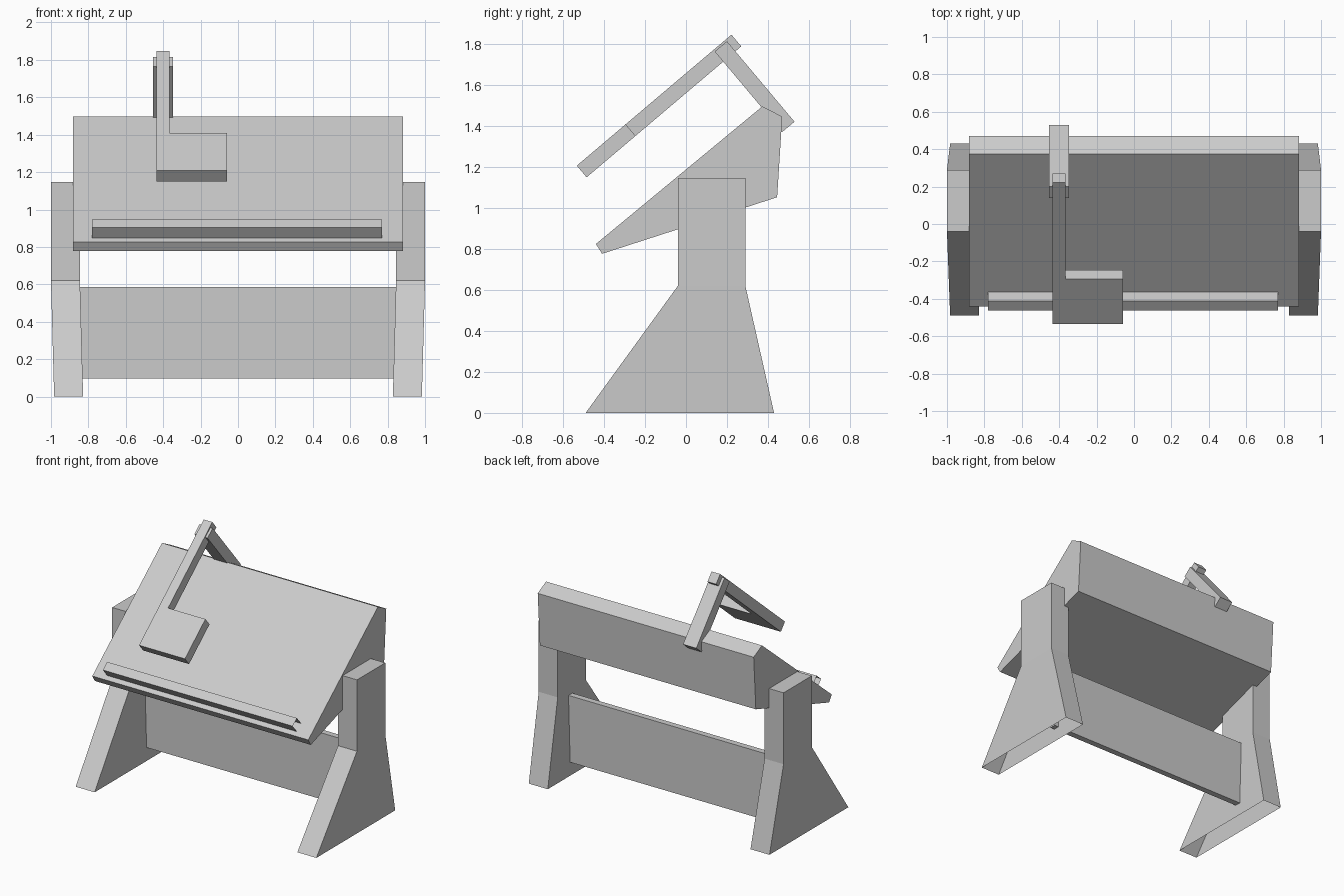
import bpy
import bmesh
from mathutils import Vector

if "Cube" in bpy.data.objects:
    bpy.data.objects.remove(bpy.data.objects["Cube"], do_unlink=True)

grey = bpy.data.materials.new("light_grey")
grey.use_nodes = True
colour = (0.6, 0.6, 0.6, 1)
grey.diffuse_color = colour
grey.node_tree.nodes["Principled BSDF"].inputs["Base Color"].default_value = colour


def extrude(points, vector):
    """Closed prism made by sweeping a flat outline along a vector."""
    bm = bmesh.new()
    face = bm.faces.new([bm.verts.new(p) for p in points])
    top = bmesh.ops.extrude_face_region(bm, geom=[face], use_keep_orig=True)["geom"]
    moved = [g for g in top if isinstance(g, bmesh.types.BMVert)]
    bmesh.ops.translate(bm, verts=moved, vec=Vector(vector))
    bmesh.ops.recalc_face_normals(bm, faces=bm.faces)
    return bm


def side_prism(outline, x0, x1):
    """Side outline of (y, z) points swept from x0 to x1."""
    return extrude([(x0, y, z) for y, z in outline], (x1 - x0, 0, 0))


def remove_faces(bm, axis, rule):
    bm.normal_update()
    doomed = [f for f in bm.faces if rule(f.normal[axis])]
    bmesh.ops.delete(bm, geom=doomed, context='FACES')


def finish(name, bm):
    mesh = bpy.data.meshes.new(name)
    bm.to_mesh(mesh)
    bm.free()
    mesh.materials.append(grey)
    obj = bpy.data.objects.new(name, mesh)
    bpy.context.collection.objects.link(obj)
    return obj


# Legs: flared, leaning slightly inward below the knee, open underneath
KNEE = 0.62
leg_outline = [(-0.49, 0), (0.43, 0), (0.29, KNEE), (0.29, 1.147),
               (-0.04, 1.147), (-0.04, KNEE)]
for side, sign in (("left", 1), ("right", -1)):
    leg = side_prism(leg_outline, sign * 0.845, sign)
    bmesh.ops.bisect_plane(leg, geom=leg.verts[:] + leg.edges[:] + leg.faces[:],
                           dist=0.001, plane_co=(0, 0, KNEE), plane_no=(0, 0, 1))
    for v in leg.verts:
        if v.co.z < 0.01:
            v.co.x -= sign * 0.017
    remove_faces(leg, 2, lambda n: n < -0.9)
    finish(side + "_leg", leg)

# Panel joining the legs
finish("cross_panel", side_prism([(0.12, 0.097), (0.165, 0.097),
                                  (0.165, 0.587), (0.12, 0.587)], -0.865, 0.865))

# Sloping desk body
finish("desk_body", side_prism([(-0.44, 0.825), (0.373, 1.497), (0.47, 1.447),
                                (0.445, 1.053), (-0.41, 0.777)], -0.882, 0.882))

# Ledge along the low edge, a sleeve with open ends
ledge = side_prism([(-0.462, 0.905), (-0.412, 0.946),
                    (-0.363, 0.886), (-0.41, 0.842)], -0.78, 0.77)
remove_faces(ledge, 0, lambda n: abs(n) > 0.9)
finish("paper_ledge", ledge)

# Lamp post leaning forward from the back edge
finish("lamp_post", side_prism([(0.53, 1.422), (0.47, 1.372),
                                (0.14, 1.765), (0.2, 1.815)], -0.455, -0.347))

# Lamp arm and head: one L shaped plate parallel to the desk top
start = Vector((0, 0.27, 1.79))
down = Vector((0, -0.763, -0.646))
plate = [(-0.435, 0), (-0.365, 0), (-0.365, 0.677), (-0.06, 0.677),
         (-0.06, 0.99), (-0.435, 0.99)]
finish("lamp_arm_and_head",
       extrude([Vector((x, 0, 0)) + start + down * u for x, u in plate],
               (0, -0.048, 0.057)))
